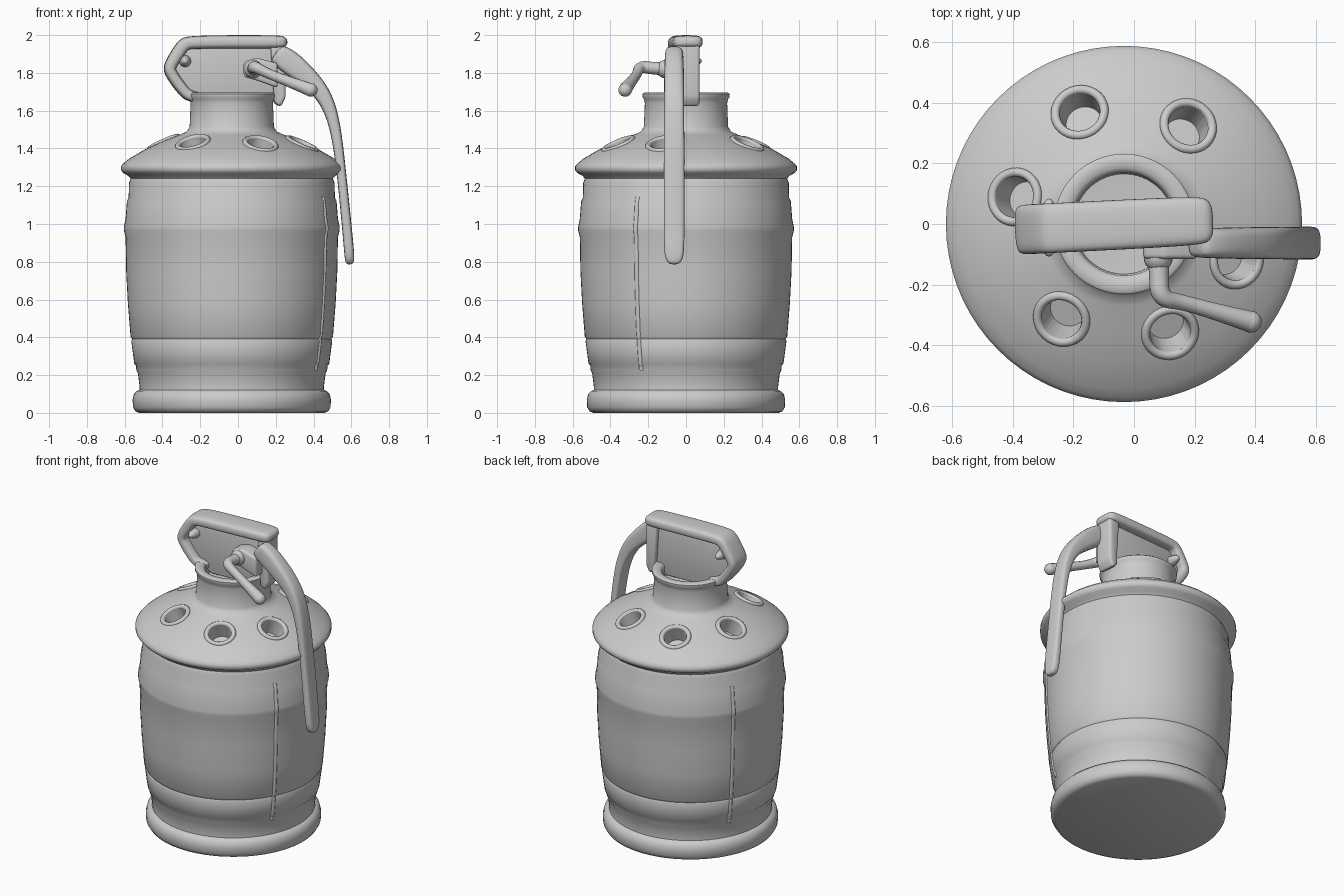
import bpy, bmesh, math
from mathutils import Vector

if "Cube" in bpy.data.objects:
    bpy.data.objects.remove(bpy.data.objects["Cube"])

CX = -0.033  # axis of the canister


def finish(name, bm, smooth=35):
    bmesh.ops.recalc_face_normals(bm, faces=bm.faces[:])
    me = bpy.data.meshes.new(name)
    bm.to_mesh(me)
    bm.free()
    ob = bpy.data.objects.new(name, me)
    bpy.context.collection.objects.link(ob)
    shade(ob, smooth)
    return ob


def shade(ob, deg=35):
    bpy.ops.object.select_all(action='DESELECT')
    bpy.context.view_layer.objects.active = ob
    ob.select_set(True)
    bpy.ops.object.shade_smooth_by_angle(angle=math.radians(deg))


def lathe(name, prof, seg=72):
    bm = bmesh.new()
    vs = [bm.verts.new((r, 0, z)) for r, z in prof]
    es = [bm.edges.new(p) for p in zip(vs, vs[1:])]
    bmesh.ops.spin(bm, geom=vs + es, cent=(0, 0, 0), axis=(0, 0, 1),
                   angle=2 * math.pi, steps=seg)
    bmesh.ops.remove_doubles(bm, verts=bm.verts[:], dist=1e-5)
    ob = finish(name, bm, 50)
    ob.location.x = CX
    return ob


def sweep(name, stations, y=0.0, n=12):
    """Rounded-box section swept along x,z stations (x, z, half thickness, half width)."""
    bm = bmesh.new()
    P = [Vector((s[0], 0, s[1])) for s in stations]
    rings = []
    for i, (_, _, t, w) in enumerate(stations):
        a = (P[i] - P[max(i - 1, 0)]).normalized()
        b = (P[min(i + 1, len(P) - 1)] - P[i]).normalized()
        tan = (a + b).normalized()
        nrm = Vector((-tan.z, 0, tan.x))
        ring = []
        for k in range(n):
            q = 2 * math.pi * (k + 0.5) / n
            c, s = math.cos(q), math.sin(q)
            u = math.copysign(abs(c) ** 0.55, c) * t
            v = math.copysign(abs(s) ** 0.55, s) * w
            ring.append(bm.verts.new(P[i] + nrm * u + Vector((0, y + v, 0))))
        rings.append(ring)
    for r0, r1 in zip(rings, rings[1:]):
        for k in range(n):
            bm.faces.new((r0[k], r0[(k + 1) % n], r1[(k + 1) % n], r1[k]))
    bm.faces.new(rings[0])
    bm.faces.new(rings[-1])
    ob = finish(name, bm, 80)
    ob.modifiers.new("smooth", 'SUBSURF').levels = 2
    ob.modifiers["smooth"].render_levels = 2
    return ob


def slab(name, outline, y0, y1, bevel):
    """x,z outline extruded along y with rounded edges."""
    bm = bmesh.new()
    f = bm.faces.new([bm.verts.new((x, y0, z)) for x, z in outline])
    ext = bmesh.ops.extrude_face_region(bm, geom=[f])["geom"]
    bmesh.ops.translate(bm, vec=(0, y1 - y0, 0),
                        verts=[g for g in ext if isinstance(g, bmesh.types.BMVert)])
    bmesh.ops.recalc_face_normals(bm, faces=bm.faces[:])
    bmesh.ops.bevel(bm, geom=bm.edges[:], offset=bevel, segments=3,
                    profile=0.5, affect='EDGES')
    return finish(name, bm)


def tube(name, pts, radius, radii=None, kind='NURBS'):
    cu = bpy.data.curves.new(name, 'CURVE')
    cu.dimensions = '3D'
    cu.bevel_depth = radius
    cu.bevel_resolution = 4
    cu.use_fill_caps = True
    sp = cu.splines.new(kind)
    sp.points.add(len(pts) - 1)
    for i, p in enumerate(pts):
        sp.points[i].co = (*p, 1)
        sp.points[i].radius = radii[i] if radii else 1
    if kind == 'NURBS':
        sp.use_endpoint_u = True
        sp.order_u = 3
    ob = bpy.data.objects.new(name, cu)
    bpy.context.collection.objects.link(ob)
    return ob


def ball(name, loc, r, scale=(1, 1, 1)):
    bpy.ops.mesh.primitive_uv_sphere_add(segments=24, ring_count=12, radius=r, location=loc)
    ob = bpy.context.object
    ob.name = name
    ob.scale = scale
    shade(ob, 60)
    return ob


# canister: foot ring, barrel with bands, shoulder, neck and recessed mouth
barrel = [(0.497, 0.21), (0.505, 0.225), (0.507, 0.25), (0.516, 0.26), (0.532, 0.38),
          (0.527, 0.39), (0.536, 0.405), (0.55, 0.58), (0.559, 0.75), (0.562, 0.93),
          (0.571, 0.965), (0.571, 0.985), (0.562, 1.03), (0.555, 1.12),
          (0.546, 1.14), (0.544, 1.22)]
profile = ([(0, 0), (0.49, 0), (0.51, 0.008), (0.523, 0.03), (0.525, 0.07), (0.518, 0.1),
            (0.503, 0.115), (0.488, 0.122), (0.488, 0.14)] + barrel +
           [(0.535, 1.24), (0.548, 1.255), (0.575, 1.27), (0.587, 1.285), (0.587, 1.305),
            (0.575, 1.32), (0.545, 1.345), (0.46, 1.395), (0.36, 1.44), (0.27, 1.475),
            (0.237, 1.49), (0.223, 1.515), (0.218, 1.64), (0.222, 1.66), (0.231, 1.673),
            (0.231, 1.688), (0.222, 1.695), (0.185, 1.693), (0.17, 1.68),
            (0.165, 1.61), (0, 1.60)])
body = lathe("canister_body", profile)

# six vent holes in the shoulder, each with a raised lip
for i, (hx, hy) in enumerate([(-0.18, 0.37), (0.18, 0.325), (-0.395, 0.09),
                              (-0.24, -0.315), (0.12, -0.36), (0.34, -0.12)]):
    out = Vector((hx - CX, hy, 0))
    r = out.length
    nrm = (out.normalized() * 0.42 + Vector((0, 0, 0.91))).normalized()
    p = Vector((hx, hy, 1.44 - (r - 0.36) * 0.45))
    rot = nrm.to_track_quat('Z', 'Y').to_euler()
    bpy.ops.mesh.primitive_cone_add(vertices=32, radius1=0.06, radius2=0.078, depth=0.2,
                                    location=p, rotation=rot)
    cutter = bpy.context.object
    cutter.hide_render = True
    bpy.context.view_layer.objects.active = body
    mod = body.modifiers.new("vent", 'BOOLEAN')
    mod.operation = 'DIFFERENCE'
    mod.solver = 'EXACT'
    mod.object = cutter
    bpy.ops.object.modifier_apply(modifier=mod.name)
    bpy.data.objects.remove(cutter)
    bpy.ops.mesh.primitive_torus_add(major_segments=32, minor_segments=10, major_radius=0.082,
                                     minor_radius=0.015, location=p - nrm * 0.006, rotation=rot)
    bpy.context.object.name = f"vent_lip_{i + 1}"
    shade(bpy.context.object, 60)
shade(body, 50)

# two upright seams on opposite sides of the barrel
for i, deg in enumerate((-28, 152)):
    c, s = math.cos(math.radians(deg)), math.sin(math.radians(deg))
    tube(f"barrel_seam_{i + 1}", [(CX + (r - 0.006) * c, (r - 0.006) * s, z)
                                  for r, z in barrel[1:-1]], 0.013)

# fuse head: web plate, surrounding rim, end post and rivet
plate = slab("head_plate", [(-0.28, 1.97), (0.22, 1.97), (0.22, 1.66), (0.13, 1.62),
                            (-0.17, 1.62), (-0.27, 1.68), (-0.37, 1.83)], -0.03, 0.03, 0.008)
rim = sweep("head_rim", [(0.262, 1.965, 0.012, 0.045), (0.245, 1.964, 0.032, 0.075),
                         (0.2, 1.964, 0.037, 0.084), (-0.24, 1.964, 0.037, 0.084),
                         (-0.285, 1.955, 0.037, 0.084), (-0.31, 1.92, 0.036, 0.084),
                         (-0.355, 1.85, 0.034, 0.084), (-0.365, 1.82, 0.034, 0.082),
                         (-0.35, 1.785, 0.033, 0.08), (-0.28, 1.69, 0.032, 0.075),
                         (-0.25, 1.675, 0.03, 0.075), (-0.18, 1.665, 0.028, 0.07)])
post = slab("head_post", [(0.17, 1.95), (0.25, 1.95), (0.25, 1.67), (0.225, 1.62),
                          (0.19, 1.64)], -0.06, 0.06, 0.015)
rivet = ball("head_rivet", (-0.28, 0, 1.862), 0.033, (1, 2.9, 1))
for ob in (plate, rim, post):
    ob.rotation_euler.z = 0.05
rivet.location.y = -0.012

# safety lever, curving down along the barrel
sweep("safety_lever", [(0.20, 1.91, 0.045, 0.045), (0.225, 1.89, 0.062, 0.05),
                       (0.29, 1.845, 0.066, 0.052), (0.39, 1.76, 0.052, 0.054),
                       (0.465, 1.67, 0.042, 0.054), (0.515, 1.53, 0.03, 0.055),
                       (0.545, 1.3, 0.025, 0.056), (0.57, 1.05, 0.026, 0.056),
                       (0.588, 0.86, 0.027, 0.056), (0.591, 0.81, 0.026, 0.046),
                       (0.593, 0.785, 0.018, 0.024)], y=-0.063)

# pin hub and pull pin
slab("pin_bracket", [(0.03, 1.86), (0.1, 1.88), (0.21, 1.85), (0.21, 1.72), (0.1, 1.76),
                     (0.03, 1.78)], -0.115, 0.0, 0.015)
ball("pin_hub", (0.08, -0.11, 1.82), 0.048)
tube("pull_pin", [(0.08, -0.06, 1.82), (0.082, -0.16, 1.822), (0.085, -0.245, 1.835),
                  (0.16, -0.258, 1.795), (0.28, -0.292, 1.75), (0.385, -0.322, 1.71)],
     0.03, [1.2, 1.1, 1.05, 0.85, 0.95, 1.2])
ball("pin_tip", (0.385, -0.322, 1.71), 0.036)
